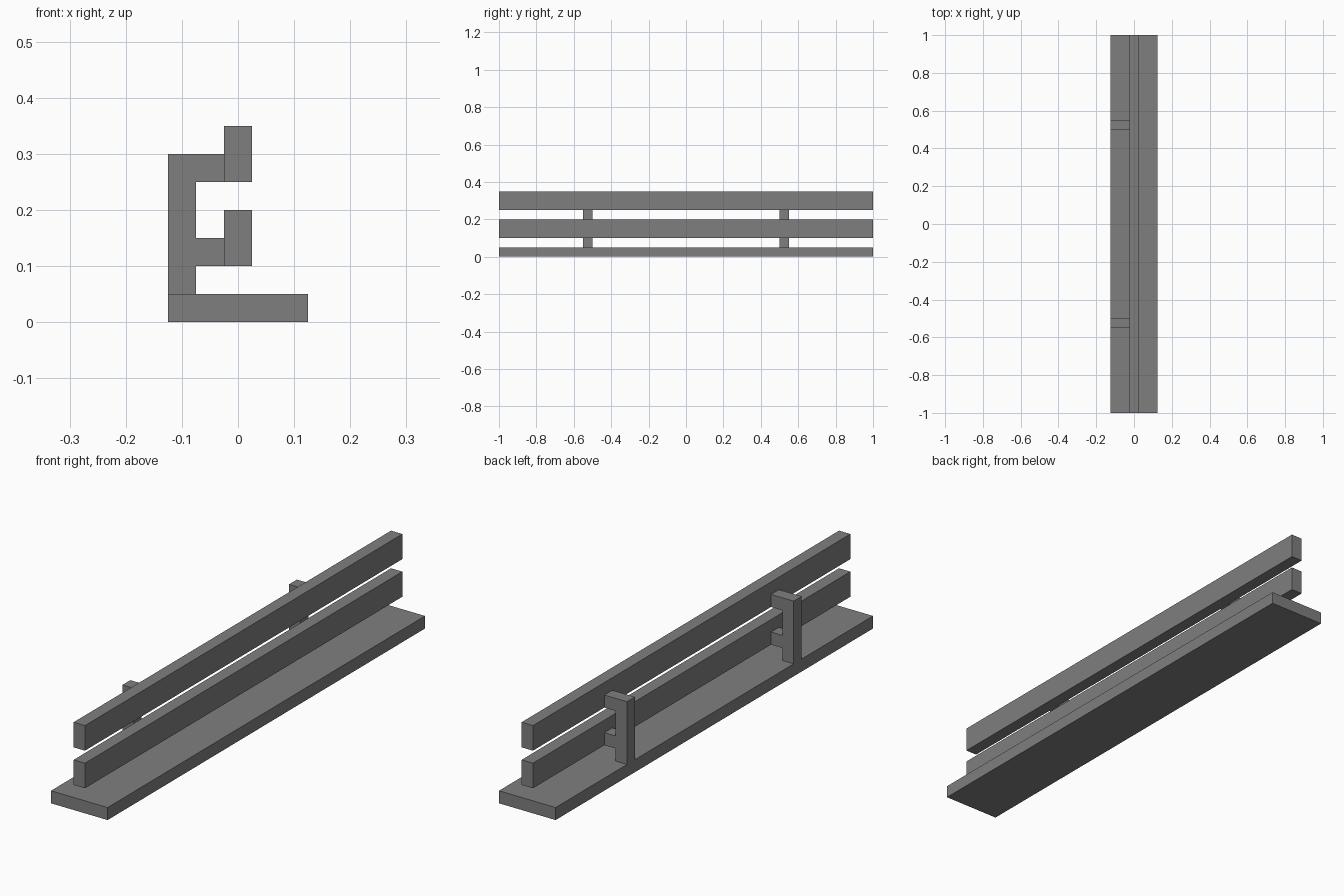
import bpy
import bmesh

if "Cube" in bpy.data.objects:
    bpy.data.objects.remove(bpy.data.objects["Cube"])

grey = bpy.data.materials.new("mid_grey")
grey.diffuse_color = (0.212, 0.212, 0.212, 1)
grey.use_nodes = True
grey.node_tree.nodes["Principled BSDF"].inputs["Base Color"].default_value = grey.diffuse_color


def extrude_profile(name, profile, y0, y1):
    """Extrude a closed x-z outline from y0 to y1."""
    bm = bmesh.new()
    face = bm.faces.new([bm.verts.new((x, y0, z)) for x, z in profile])
    moved = bmesh.ops.extrude_face_region(bm, geom=[face], use_keep_orig=True)["geom"]
    verts = [v for v in moved if isinstance(v, bmesh.types.BMVert)]
    bmesh.ops.translate(bm, verts=verts, vec=(0, y1 - y0, 0))
    bmesh.ops.recalc_face_normals(bm, faces=bm.faces)
    mesh = bpy.data.meshes.new(name)
    bm.to_mesh(mesh)
    bm.free()
    mesh.materials.append(grey)
    obj = bpy.data.objects.new(name, mesh)
    bpy.context.collection.objects.link(obj)


def rect(x0, x1, z0, z1):
    return [(x0, z0), (x1, z0), (x1, z1), (x0, z1)]


# Base plank
extrude_profile("base", rect(-0.125, 0.125, 0, 0.05), -1, 1)

# Two long rails
extrude_profile("lower_rail", rect(-0.025, 0.025, 0.10, 0.20), -1, 1)
extrude_profile("upper_rail", rect(-0.025, 0.025, 0.25, 0.35), -1, 1)

# Two brackets: an upright with two arms reaching to the rails
bracket = [(-0.125, 0.05), (-0.075, 0.05), (-0.075, 0.10), (-0.025, 0.10),
           (-0.025, 0.15), (-0.075, 0.15), (-0.075, 0.25), (-0.025, 0.25),
           (-0.025, 0.30), (-0.125, 0.30)]
extrude_profile("front_bracket", bracket, -0.55, -0.50)
extrude_profile("rear_bracket", bracket, 0.50, 0.55)
